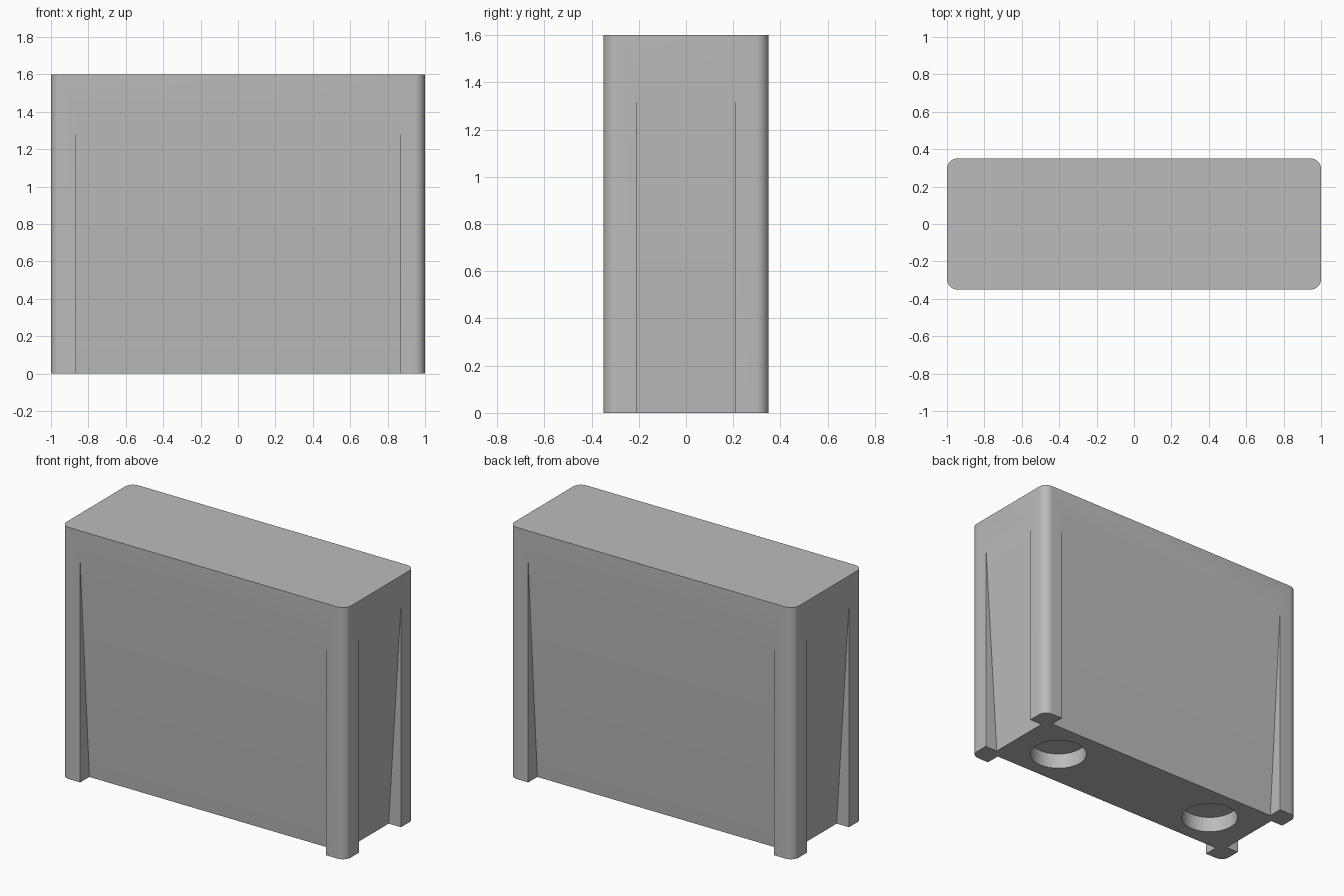
import bpy, bmesh
from mathutils import Matrix

default = bpy.data.objects.get("Cube")
if default:
    bpy.data.objects.remove(default, do_unlink=True)

W, D, H = 1.0, 0.35, 1.6      # half width, half depth, height
GREY = (0.5, 0.5, 0.5, 1)

grey = bpy.data.materials.new("plain_grey")
grey.use_nodes = True
grey.diffuse_color = GREY
grey.node_tree.nodes["Principled BSDF"].inputs["Base Color"].default_value = GREY


def make_object(name, bm):
    bmesh.ops.recalc_face_normals(bm, faces=bm.faces)
    mesh = bpy.data.meshes.new(name)
    bm.to_mesh(mesh)
    bm.free()
    mesh.materials.append(grey)
    obj = bpy.data.objects.new(name, mesh)
    bpy.context.collection.objects.link(obj)
    return obj


def wedge_cutter(name, reach, half_span, top, depth, angle):
    """Tapered recess: flush with the wall at the top, deepest at the base."""
    bm = bmesh.new()
    slope = depth / top
    inner = reach - depth
    profile = [(inner - 0.1 * slope, -0.1),
               (reach + 0.2 * slope, top + 0.2),
               (reach + 0.2, top + 0.2),
               (reach + 0.2, -0.1)]
    face = bm.faces.new([bm.verts.new((x, -half_span, z)) for x, z in profile])
    ext = bmesh.ops.extrude_face_region(bm, geom=[face])["geom"]
    verts = [v for v in ext if isinstance(v, bmesh.types.BMVert)]
    bmesh.ops.translate(bm, vec=(0, 2 * half_span, 0), verts=verts)
    bm.transform(Matrix.Rotation(angle, 4, "Z"))
    return make_object(name, bm)


def hole_cutter(name, x, radius, depth):
    bm = bmesh.new()
    bmesh.ops.create_cone(bm, cap_ends=True, segments=64, radius1=radius,
                          radius2=radius, depth=2 * depth,
                          matrix=Matrix.Translation((x, 0, 0)))
    return make_object(name, bm)


# Main block with rounded upright corners
bm = bmesh.new()
bmesh.ops.create_cube(bm, size=1, matrix=Matrix.Translation((0, 0, H / 2))
                      @ Matrix.Diagonal((2 * W, 2 * D, H, 1)))
uprights = [e for e in bm.edges
            if abs(e.verts[0].co.z - e.verts[1].co.z) > 1]
bmesh.ops.bevel(bm, geom=uprights, offset=0.055, segments=8,
                profile=0.5, affect="EDGES")
block = make_object("block", bm)

# Tapered recesses on the four walls and round sockets underneath
PI = 3.14159265
cutters = []
for side, turn in (("left", 0), ("right", PI)):
    cutters.append(wedge_cutter(side + "_recess_cutter", W, 0.21, 1.42, 0.087, turn))
for side, turn in (("front", -PI / 2), ("back", PI / 2)):
    cutters.append(wedge_cutter(side + "_recess_cutter", D, 0.865, 1.4, 0.092, turn))
for side, x in (("left", 0.6), ("right", -0.6)):
    cutters.append(hole_cutter(side + "_socket_cutter", x, 0.17, 0.1))

bpy.context.view_layer.objects.active = block
for cutter in cutters:
    mod = block.modifiers.new(cutter.name, "BOOLEAN")
    mod.operation = "DIFFERENCE"
    mod.solver = "EXACT"
    mod.object = cutter
    bpy.ops.object.modifier_apply(modifier=mod.name)
    bpy.data.objects.remove(cutter, do_unlink=True)

# Smooth shading on the rounded corners and socket walls only
bpy.ops.object.select_all(action="DESELECT")
block.select_set(True)
bpy.ops.object.shade_smooth_by_angle(angle=0.5)
